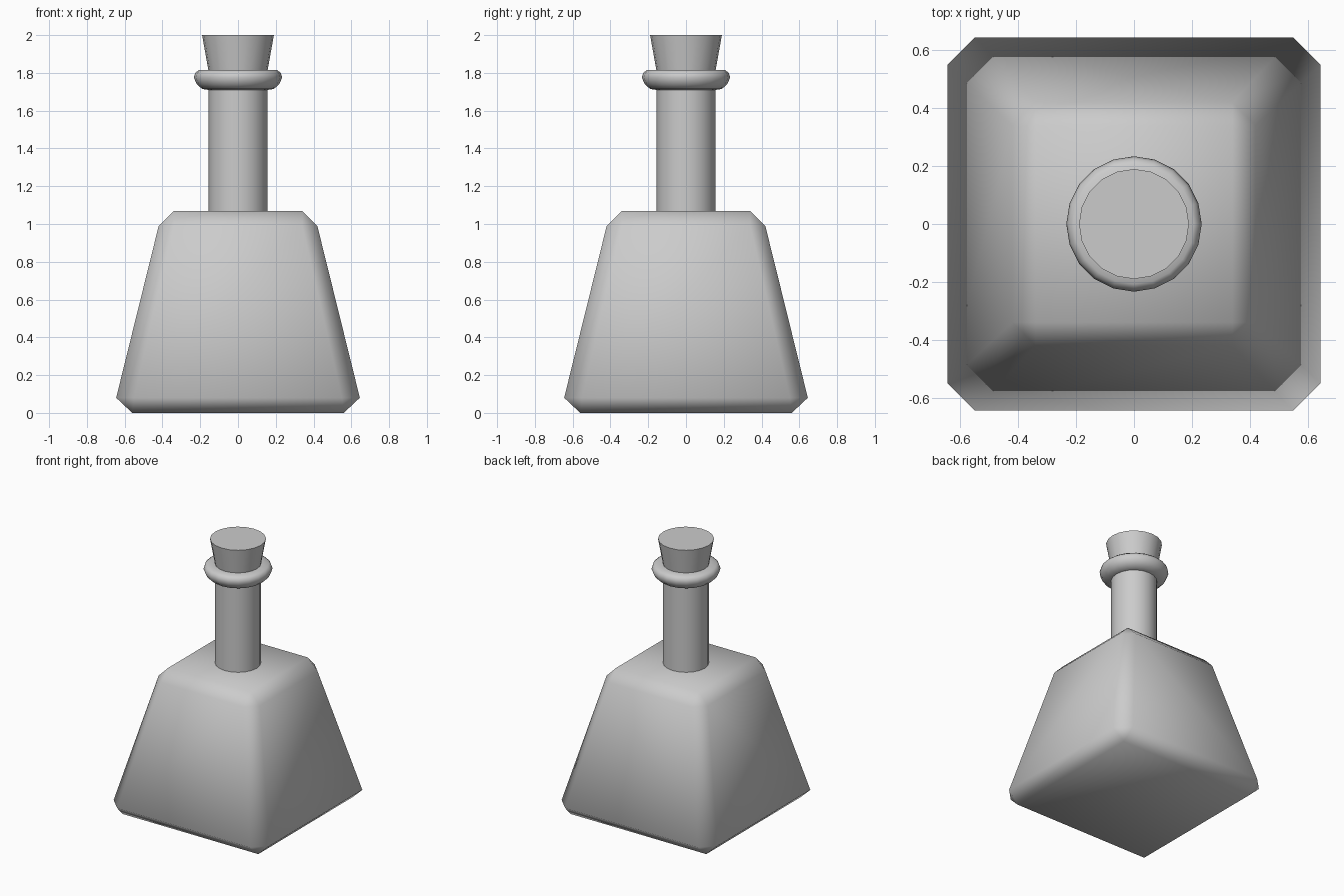
import bpy, bmesh, math

if "Cube" in bpy.data.objects:
    bpy.data.objects.remove(bpy.data.objects["Cube"])

SIDES = 20


def finish(bm, name, angle):
    bmesh.ops.recalc_face_normals(bm, faces=bm.faces[:])
    mesh = bpy.data.meshes.new(name)
    bm.to_mesh(mesh)
    bm.free()
    obj = bpy.data.objects.new(name, mesh)
    bpy.context.collection.objects.link(obj)
    bpy.ops.object.select_all(action='DESELECT')
    obj.select_set(True)
    bpy.context.view_layer.objects.active = obj
    bpy.ops.object.shade_smooth_by_angle(angle=math.radians(angle))
    return obj


def lathe(name, profile, angle=40):
    bm = bmesh.new()
    verts = [bm.verts.new((r, 0, z)) for r, z in profile]
    edges = [bm.edges.new(p) for p in zip(verts, verts[1:])]
    bmesh.ops.spin(bm, geom=verts + edges, cent=(0, 0, 0), axis=(0, 0, 1),
                   angle=math.tau, steps=SIDES, use_merge=True)
    bmesh.ops.remove_doubles(bm, verts=bm.verts[:], dist=1e-5)
    return finish(bm, name, angle)


def tapered_block(inset=0.0):
    # Tapered block with every edge chamfered
    bm = bmesh.new()
    for a, b, z in ((0.56, 0.56, 0), (0.55, 0.645, 0.08),
                    (0.34, 0.42, 0.99), (0.34, 0.34, 1.07)):
        a, b = a - inset, b - inset
        for sx in (-1, 1):
            for sy in (-1, 1):
                for x, y in {(a, b), (b, a)}:
                    bm.verts.new((sx * x, sy * y, max(z, inset)))
    bmesh.ops.convex_hull(bm, input=bm.verts[:])
    bmesh.ops.dissolve_limit(bm, angle_limit=math.radians(2),
                             verts=bm.verts[:], edges=bm.edges[:])
    return bm


# Bottle body
finish(tapered_block(), "bottle_body", 75)

# Liquid filling the lower part of the body
bm = tapered_block(0.003)
bmesh.ops.bisect_plane(bm, geom=bm.verts[:] + bm.edges[:] + bm.faces[:],
                       plane_co=(0, 0, 0.38), plane_no=(0, 0, 1), clear_outer=True)
bmesh.ops.holes_fill(bm, edges=[e for e in bm.edges if e.is_boundary], sides=0)
finish(bm, "liquid", 75)

# Neck with rounded lip
lathe("bottle_neck", [(0.156, 1.06), (0.156, 1.71)])
lathe("neck_lip", [(0.156, 1.71), (0.19, 1.715), (0.218, 1.74), (0.234, 1.775),
                   (0.226, 1.80), (0.208, 1.815), (0.152, 1.815)], 50)

# Tapered cork
lathe("cork", [(0, 1.72), (0.14, 1.72), (0.19, 2.0), (0, 2.0)])
